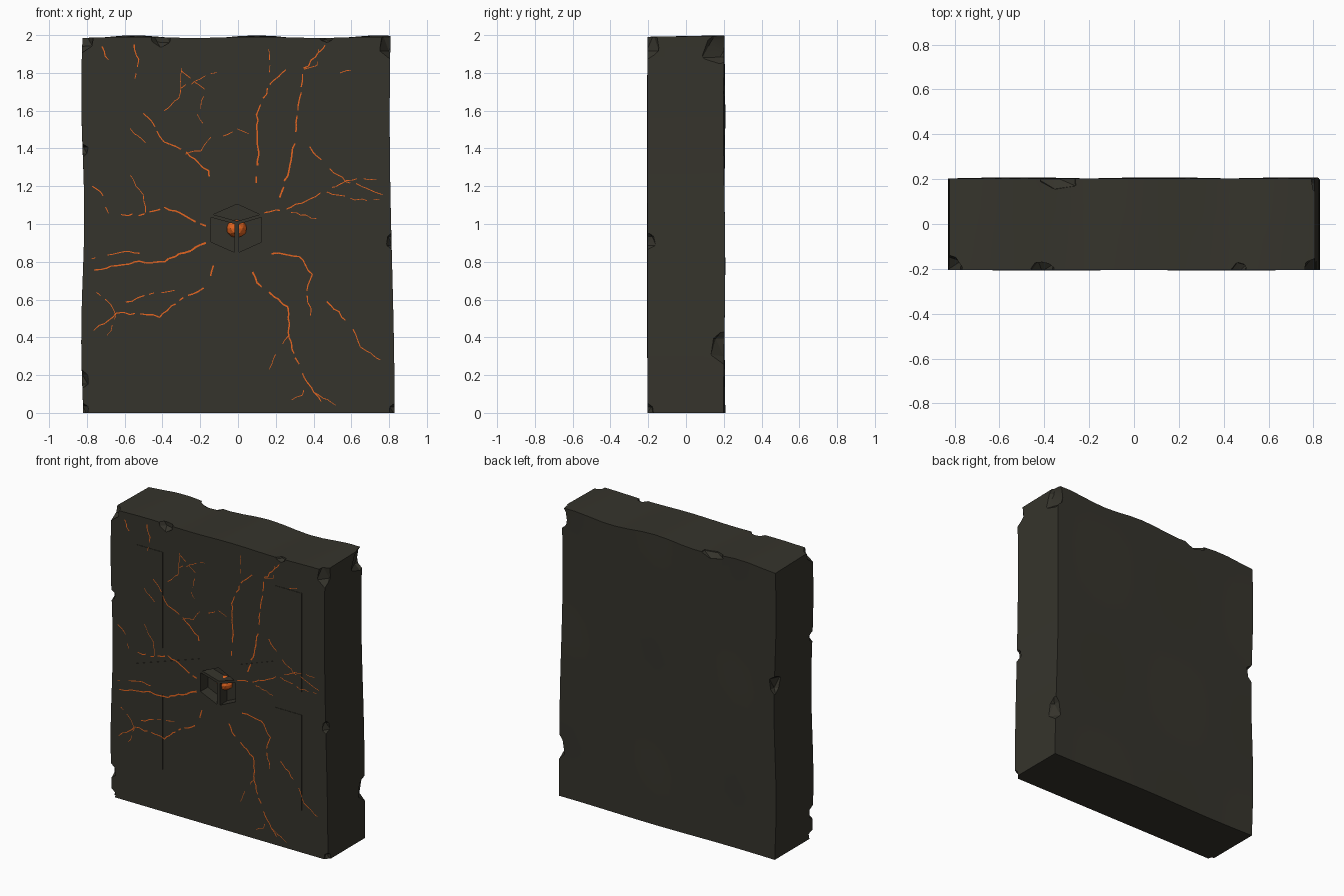
import bpy
import bmesh
import math
import random
from mathutils import Vector

random.seed(7)
old = bpy.data.objects.get("Cube")
if old:
    bpy.data.objects.remove(old, do_unlink=True)

FRONT = -0.204


def material(name, colour):
    mat = bpy.data.materials.new(name)
    mat.use_nodes = True
    mat.diffuse_color = (*colour, 1)
    mat.node_tree.nodes["Principled BSDF"].inputs["Base Color"].default_value = (*colour, 1)
    return mat


stone = material("dark stone", (0.036, 0.034, 0.025))
glow = material("glowing orange", (0.78, 0.13, 0.014))


def to_object(name, bm, mat):
    bmesh.ops.recalc_face_normals(bm, faces=bm.faces)
    mesh = bpy.data.meshes.new(name)
    bm.to_mesh(mesh)
    bm.free()
    mesh.materials.append(mat)
    obj = bpy.data.objects.new(name, mesh)
    bpy.context.collection.objects.link(obj)
    return obj


def prism(name, outline, y_front, y_back, mat):
    """Extrude an x, z outline along y."""
    bm = bmesh.new()
    face = bm.faces.new([bm.verts.new((x, y_front, z)) for x, z in outline])
    side = bmesh.ops.extrude_face_region(bm, geom=[face])["geom"]
    moved = [v for v in side if isinstance(v, bmesh.types.BMVert)]
    bmesh.ops.translate(bm, verts=moved, vec=(0, y_back - y_front, 0))
    return to_object(name, bm, mat)


def activate(obj):
    bpy.ops.object.select_all(action="DESELECT")
    obj.select_set(True)
    bpy.context.view_layer.objects.active = obj


def carve(target, cutter):
    mod = target.modifiers.new("carve", "BOOLEAN")
    mod.operation = "DIFFERENCE"
    mod.solver = "EXACT"
    mod.object = cutter
    activate(target)
    bpy.ops.object.modifier_apply(modifier=mod.name)
    bpy.data.objects.remove(cutter, do_unlink=True)


# Slab: a block sliced into a grid, then gently warped on its sides, top and back
bm = bmesh.new()
bmesh.ops.create_cube(bm, size=2)
for axis, count in ((0, 16), (1, 3), (2, 16)):
    normal = Vector([float(i == axis) for i in range(3)])
    for i in range(1, count):
        bmesh.ops.bisect_plane(bm, geom=bm.verts[:] + bm.edges[:] + bm.faces[:],
                               plane_co=normal * (2 * i / count - 1), plane_no=normal)
for v in bm.verts:
    u, w, h = v.co
    z = h + 1
    right = 0.816 + 0.013 * math.cos(2 * z)
    left = 0.822 + 0.008 * math.cos(4.8 * (z - 0.4))
    x = u * (right if u > 0 else left)
    top = 1.988 + (0.007 + 0.004 * w) * math.cos(9.7 * (x - 0.1))
    back = 0.203 + 0.005 * math.sin(5 * x + 1) * math.cos(4 * z)
    v.co = (x, FRONT + (back - FRONT) * (w + 1) / 2, z * top / 2)
slab = to_object("stone_slab", bm, stone)


# Broken chips along the edges
def chip(x, y, z, size):
    bm = bmesh.new()
    bmesh.ops.create_icosphere(bm, subdivisions=1, radius=1)
    for v in bm.verts:
        v.co *= random.uniform(0.85, 1.12)
        v.co = Vector((x, y, z)) + v.co * Vector(size)
    carve(slab, to_object("chip_cutter", bm, stone))


chip(-0.84, -0.21, 1.98, (0.1, 0.09, 0.09))
chip(-0.41, -0.21, 1.99, (0.06, 0.05, 0.06))
chip(0.47, -0.21, 1.99, (0.04, 0.05, 0.035))
chip(0.82, -0.21, 1.96, (0.08, 0.08, 0.1))
chip(-0.83, -0.21, 1.39, (0.04, 0.05, 0.04))
chip(0.83, -0.21, 0.91, (0.05, 0.06, 0.055))
chip(-0.84, -0.21, 0.18, (0.06, 0.06, 0.06))
chip(-0.84, -0.21, 0.01, (0.06, 0.05, 0.06))
chip(0.84, -0.21, 0.01, (0.05, 0.05, 0.05))
chip(0.82, 0.18, 1.93, (0.06, 0.1, 0.1))
chip(0.84, 0.2, 0.35, (0.06, 0.09, 0.11))
chip(-0.33, 0.2, 2.0, (0.1, 0.06, 0.06))
chip(-0.83, 0.2, 1.2, (0.06, 0.07, 0.08))

# Cube emblem: three pits that leave a thin Y-shaped rib between them
pits = (
    ((-0.005, 1.105), (-0.13, 1.05), (-0.005, 1.015), (0.115, 1.05)),
    ((-0.143, 1.035), (-0.018, 1.0), (-0.018, 0.85), (-0.143, 0.905)),
    ((0.125, 1.035), (0.004, 1.0), (0.004, 0.85), (0.125, 0.905)),
)
for outline in pits:
    carve(slab, prism("pit_cutter", outline, FRONT - 0.05, FRONT + 0.08, stone))
activate(slab)
bpy.ops.object.shade_smooth_by_angle(angle=math.radians(25))

# Ember lodged behind the ribs
bm = bmesh.new()
bmesh.ops.create_icosphere(bm, subdivisions=2, radius=1)
for v in bm.verts:
    v.co = Vector((-0.007, FRONT + 0.08, 0.975)) + v.co * Vector((0.055, 0.065, 0.048))
to_object("ember", bm, glow)

# Faint raised panels: a plain bar and a bar with a slanted arm, turned about the middle
bar = ((-0.63, 1.13), (-0.63, 1.79), (-0.43, 1.79), (-0.43, 1.13))
arm = ((-0.63, 0.29), (-0.63, 0.97), (-0.15, 1.13), (-0.15, 0.91), (-0.43, 0.81), (-0.43, 0.29))
for name, outline in (("bar_panel", bar), ("arm_panel", arm)):
    turned = [(-x, 2.08 - z) for x, z in outline]
    prism("right_" + name, outline, FRONT - 0.003, FRONT + 0.004, stone)
    prism("left_" + name, turned, FRONT - 0.003, FRONT + 0.004, stone)


# Glowing cracks: broken, jagged ribbons through points given in hundredths
def crack(*points, width=0.007):
    path = [Vector((x, z)) / 100 for x, z in points]
    line = [path[0]]
    for a, b in zip(path, path[1:]):
        steps = max(2, round((b - a).length / 0.03))
        for i in range(1, steps + 1):
            jitter = Vector((random.uniform(-1, 1), random.uniform(-1, 1))) * 0.006
            line.append(a.lerp(b, i / steps) + jitter)
    bm = bmesh.new()
    for i, (a, b) in enumerate(zip(line, line[1:])):
        if random.random() < 0.22:
            continue
        half = width * (1 - 0.4 * i / len(line)) / 2
        across = (b - a).normalized().orthogonal() * half
        corners = (a + across, b + across * 0.8, b - across * 0.8, a - across)
        face = bm.faces.new([bm.verts.new((p.x, FRONT - 0.0045, p.y)) for p in corners])
        if face.normal.y >= 0:
            face.normal_update()
            if face.normal.y > 0:
                face.normal_flip()
    mesh = bpy.data.meshes.new("glowing_crack")
    bm.to_mesh(mesh)
    bm.free()
    mesh.materials.append(glow)
    bpy.context.collection.objects.link(bpy.data.objects.new("glowing_crack", mesh))


THIN = 0.005
# Upper left cracks
crack((-14, 118), (-16, 128), (-25, 136), (-39, 144), (-50, 159), width=0.009)
crack((-49, 143), (-55, 148), (-60, 157), width=THIN)
crack((-31, 136), (-20, 139), (-14, 146), width=THIN)
crack((-39, 160), (-31, 167), (-30, 183), width=THIN)
crack((-30, 181), (-18, 171), (-21, 158), (-18, 153), width=THIN)
crack((-30, 172), (-20, 177), (-8, 182), width=THIN)
crack((-72, 194), (-68, 184))
crack((-55, 195), (-53, 187), (-55, 177))
crack((-10, 146), (0, 150), (9, 147), width=THIN)
# Upper right cracks
crack((9, 119), (11, 139), (10, 158), (17, 174), (26, 182), width=0.01)
crack((17, 174), (16, 193), width=THIN)
crack((22, 114), (28, 131), (32, 160), (35, 182), (46, 195), width=0.01)
crack((35, 182), (42, 184), (43, 192), width=THIN)
crack((54, 180), (62, 182), width=THIN)
crack((14, 106), (28, 109), (44, 116), (57, 123), (76, 116))
crack((38, 141), (46, 131), (57, 123))
crack((47, 117), (62, 113), (75, 113), width=THIN)
crack((57, 123), (73, 124), width=THIN)
crack((28, 106), (42, 103), width=THIN)
# Lower right cracks
crack((15, 85), (33, 83), (39, 73), (36, 65), (39, 52), width=0.009)
crack((47, 59), (59, 47), (65, 35), (76, 28))
crack((5, 81), (10, 69), (26, 56), (28, 34), (37, 16), (46, 4), width=0.01)
crack((27, 41), (20, 31), (17, 23), width=THIN)
crack((37, 17), (34, 9), (26, 6), width=THIN)
crack((40, 11), (52, 4), width=THIN)
# Lower left cracks
crack((-13, 78), (-16, 67), (-31, 60), (-42, 51), (-64, 53), (-76, 44), width=0.009)
crack((-79, 67), (-70, 60), (-64, 52), (-69, 41), width=THIN)
crack((-62, 57), (-47, 63), (-31, 65))
crack((-17, 90), (-39, 80), (-52, 80), (-76, 76), width=0.011)
crack((-41, 80), (-57, 86), (-78, 81))
# Left cracks
crack((-17, 99), (-25, 103), (-39, 109), (-49, 105), (-62, 105), width=0.01)
crack((-49, 106), (-50, 115), (-57, 126), width=THIN)
crack((-79, 122), (-71, 115), (-69, 106))
